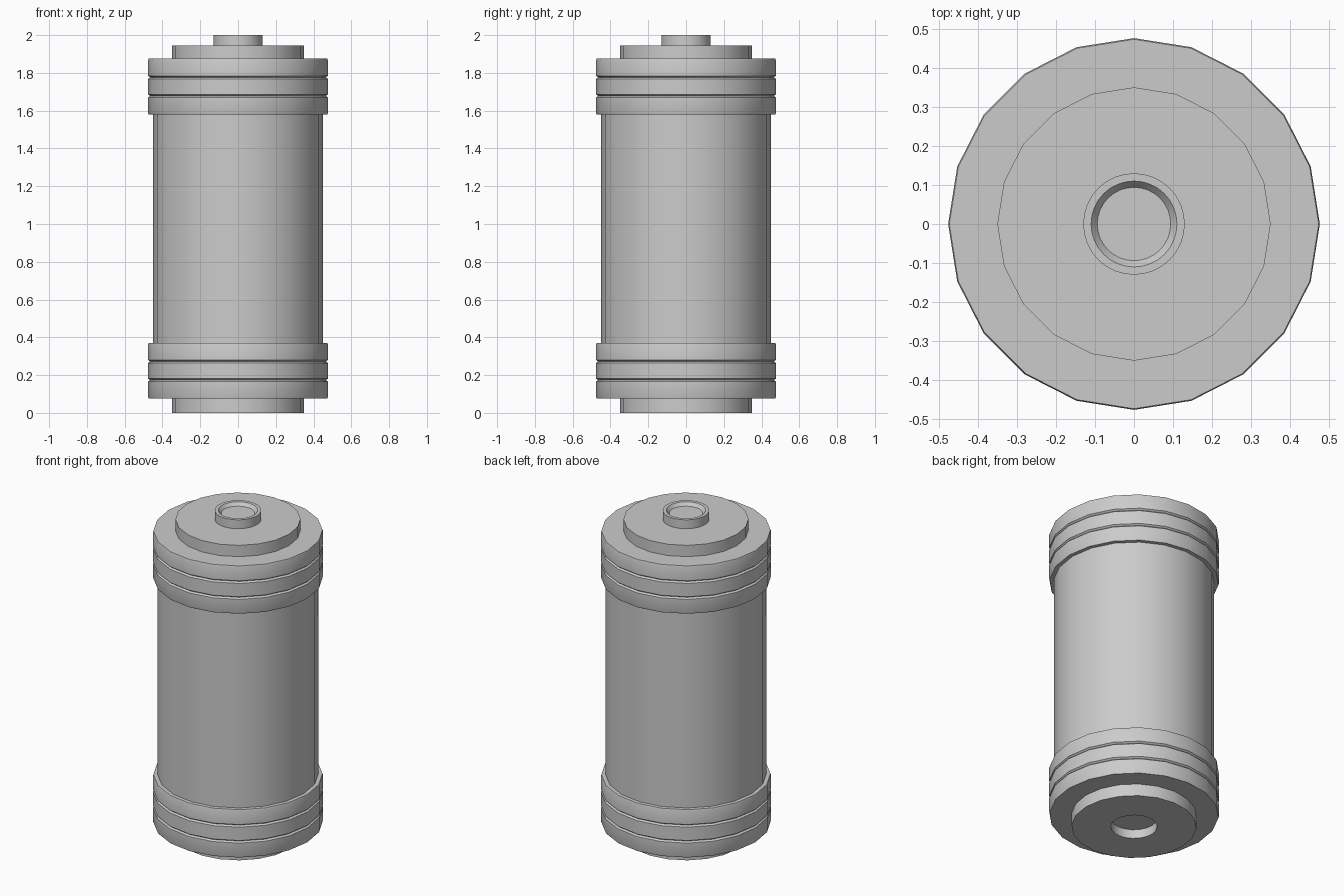
import bpy
import math

if "Cube" in bpy.data.objects:
    bpy.data.objects.remove(bpy.data.objects["Cube"])


def lathe(name, profile, sides):
    """Spin (radius, z) points, listed bottom to top on the outside, around z."""
    verts, rings, faces = [], [], []
    for r, z in profile:
        start = len(verts)
        if r == 0:
            verts.append((0, 0, z))
            rings.append([start] * sides)
        else:
            for i in range(sides):
                a = 2 * math.pi * i / sides
                verts.append((r * math.cos(a), r * math.sin(a), z))
            rings.append(list(range(start, start + sides)))
    for low, high in zip(rings, rings[1:]):
        for i in range(sides):
            j = (i + 1) % sides
            faces.append(tuple(dict.fromkeys((low[i], low[j], high[j], high[i]))))
    mesh = bpy.data.meshes.new(name)
    mesh.from_pydata(verts, [], faces)
    obj = bpy.data.objects.new(name, mesh)
    bpy.context.collection.objects.link(obj)
    bpy.ops.object.select_all(action='DESELECT')
    obj.select_set(True)
    bpy.context.view_layer.objects.active = obj
    bpy.ops.object.shade_smooth_by_angle(angle=math.radians(30))
    return obj


R_BODY, R_BAND, R_DISC, R_PIN = 0.45, 0.476, 0.35, 0.13
SIDES = 20


def banded_cap(name, z0, z1, r_bottom, r_top):
    """Collar of three bands with softened edges and narrow grooves between."""
    c, n = 0.008, 3
    step = (z1 - z0) / n
    pts = [(r_bottom, z0), (R_BAND - 0.003, z0)]
    for i in range(n):
        a, b = z0 + i * step, z0 + (i + 1) * step
        if i:
            pts.append((R_BAND - 0.01, a))
        pts += [(R_BAND, a + c), (R_BAND, b - c)]
    pts += [(R_BAND - 0.003, z1), (r_top, z1)]
    return lathe(name, pts, SIDES)


# Main cylinder and its two banded collars
lathe("body", [(R_BODY, 0.37), (R_BODY, 1.58)], SIDES)
banded_cap("lower_collar", 0.075, 0.37, R_DISC, R_BODY)
banded_cap("upper_collar", 1.58, 1.875, R_BODY, R_DISC)

# Bottom disc with a round socket
lathe("bottom_disc", [(0, 0.055), (R_PIN, 0.055), (R_PIN, 0),
                      (R_DISC, 0), (R_DISC, 0.075)], SIDES)

# Top disc and the dished contact pin
lathe("top_disc", [(R_DISC, 1.875), (R_DISC, 1.945), (R_PIN - 0.005, 1.945)], SIDES)
lathe("contact_pin", [(R_PIN, 1.945), (R_PIN, 2.0), (0.11, 2.0),
                      (0.094, 1.98), (0, 1.98)], 32)
